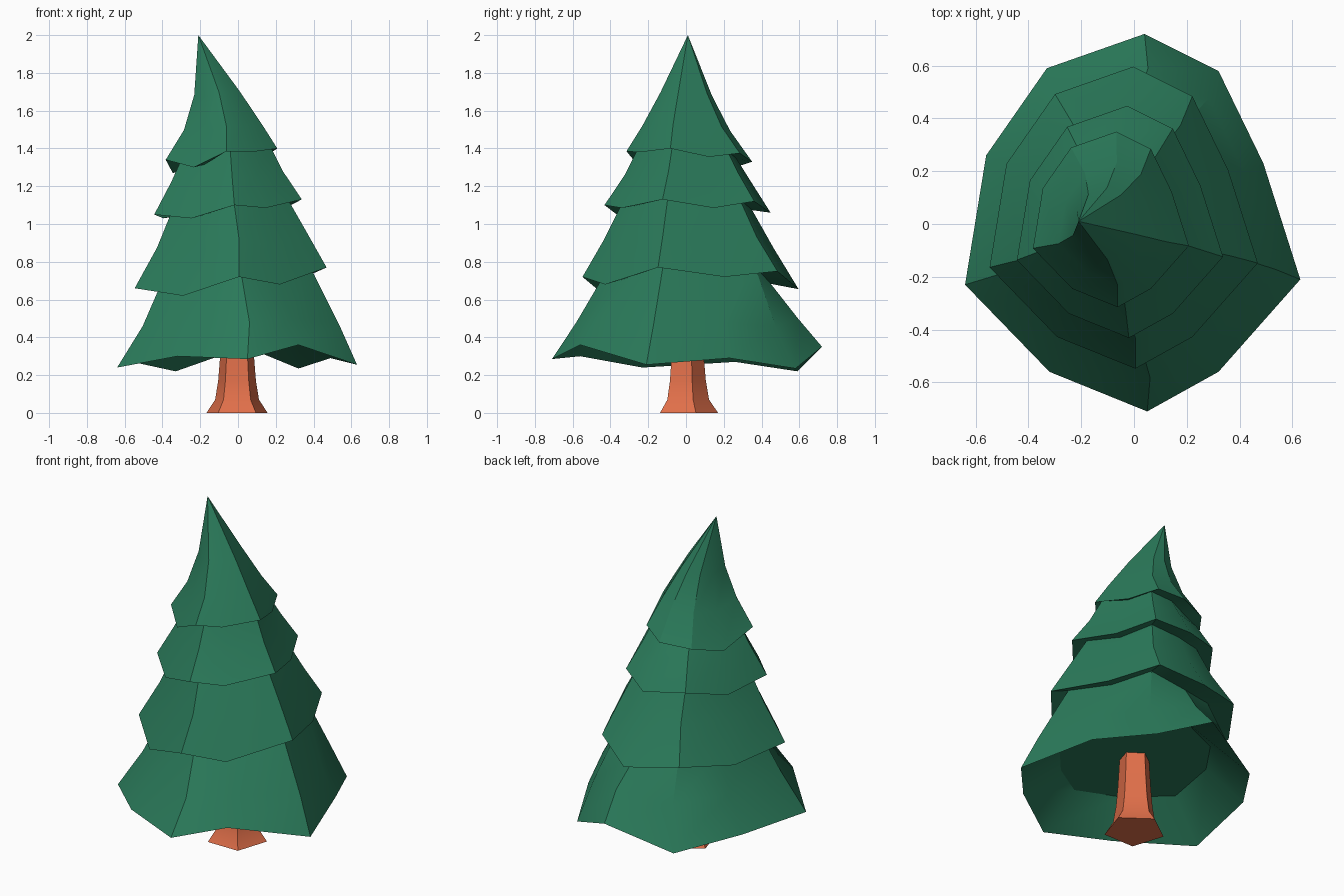
import bpy, bmesh, math

if "Cube" in bpy.data.objects:
    bpy.data.objects.remove(bpy.data.objects["Cube"])


def make_object(name, bm, color, angle):
    bmesh.ops.recalc_face_normals(bm, faces=bm.faces)
    mesh = bpy.data.meshes.new(name)
    bm.to_mesh(mesh)
    bm.free()
    obj = bpy.data.objects.new(name, mesh)
    bpy.context.collection.objects.link(obj)
    mat = bpy.data.materials.new(name + "_colour")
    mat.diffuse_color = color
    mat.use_nodes = True
    mat.node_tree.nodes["Principled BSDF"].inputs["Base Color"].default_value = mat.diffuse_color
    mesh.materials.append(mat)
    bpy.ops.object.select_all(action='DESELECT')
    obj.select_set(True)
    bpy.context.view_layer.objects.active = obj
    bpy.ops.object.shade_smooth_by_angle(angle=math.radians(angle))
    return obj


def loft(bm, rings):
    """Bridge consecutive rings of points with quads."""
    loops = [[bm.verts.new(p) for p in ring] for ring in rings]
    for a, b in zip(loops, loops[1:]):
        n = len(a)
        for i in range(n):
            j = (i + 1) % n
            bm.faces.new((a[i], a[j], b[j], b[i]))
    return loops


# Irregular ten-sided branch outline, starting at the front, going anticlockwise
OUTLINE = [(.05, -.71), (.32, -.56), (.63, -.21), (.49, .23), (.32, .58),
           (.04, .72), (-.33, .59), (-.56, .26), (-.64, -.23), (-.32, -.56)]

# Wavy rim heights of each tier
WAVES = [
    (.285, .36, .255, .29, .235, .35, .22, .27, .24, .30),
    (.72, .68, .77, .72, .75, .655, .69, .655, .66, .62),
    (1.10, 1.085, 1.13, 1.085, 1.12, 1.06, 1.08, 1.03, 1.05, 1.03),
    (1.385, 1.38, 1.40, 1.355, 1.375, 1.33, 1.31, 1.27, 1.34, 1.30),
]


def ring(cx, cy, scale, tier, z=None, wave=1.0):
    """Scaled outline; z is the mean height, wave the share of rim waviness."""
    zs = WAVES[tier]
    mean = sum(zs) / len(zs)
    z = mean if z is None else z
    return [(cx + x * scale, cy + y * scale, z + (h - mean) * wave)
            for (x, y), h in zip(OUTLINE, zs)]


# Foliage: hollow underside, four flared tiers, leaning tip
bm = bmesh.new()
loops = loft(bm, [
    ring(0, 0, .66, 0, .45, .2),
    ring(0, 0, 1, 0),
    ring(.02, 0, .82, 0, .475, .4),
    ring(-.015, .01, .61, 1, .72),
    ring(-.035, .02, .80, 1),
    ring(-.025, .01, .63, 1, .895, .6),
    ring(-.045, .005, .48, 2, 1.09),
    ring(-.05, .005, .615, 2),
    ring(-.055, .005, .467, 2, 1.24, .7),
    ring(-.06, .005, .365, 3, 1.36),
    ring(-.085, .015, .465, 3),
    ring(-.078, .0, .325, 3, 1.5, .5),
    ring(-.11, .0, .19, 3, 1.685, .3),
])
bm.faces.new(loops[0])
tip = bm.verts.new((-.21, .01, 2))
last = loops[-1]
for i in range(10):
    bm.faces.new((last[i], last[(i + 1) % 10], tip))
make_object("foliage", bm, (.024, .20, .105, 1), 30)

# Trunk: flared five-sided column
bm = bmesh.new()
loops = loft(bm, [
    [(r * math.cos(math.radians(90 + 72 * k)) - .005,
      r * math.sin(math.radians(90 + 72 * k)), z) for k in range(5)]
    for r, z in [(.17, 0), (.122, .07), (.105, .17), (.095, .29), (.085, .46)]])
bm.faces.new(loops[0])
bm.faces.new(loops[-1])
make_object("trunk", bm, (.75, .16, .068, 1), 30)
